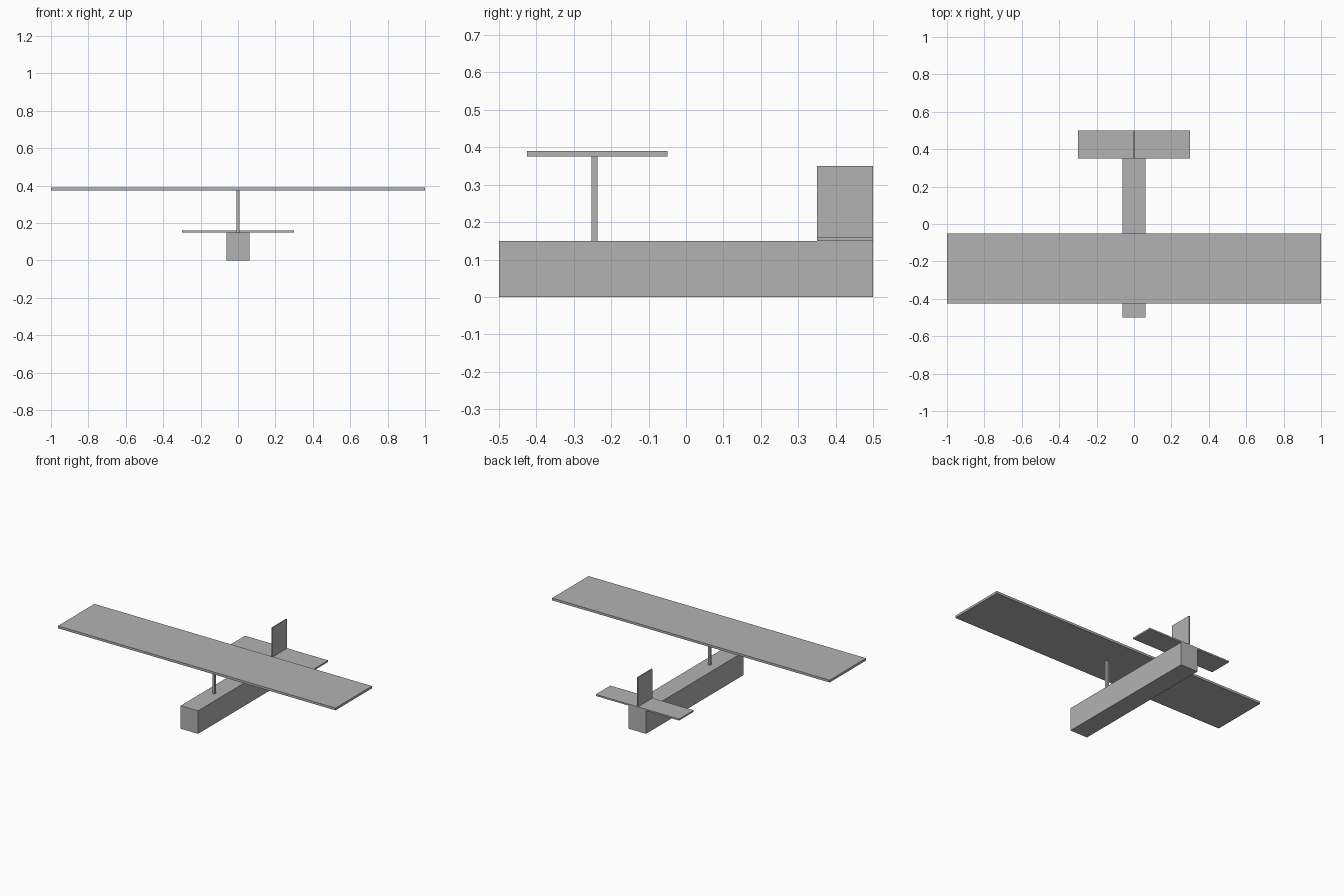
import bpy

default_cube = bpy.data.objects.get("Cube")
if default_cube:
    bpy.data.objects.remove(default_cube, do_unlink=True)

# Single plain grey finish
GREY = (0.45, 0.45, 0.45, 1.0)
grey = bpy.data.materials.new("plain_grey")
grey.use_nodes = True
grey.diffuse_color = GREY
grey.node_tree.nodes["Principled BSDF"].inputs["Base Color"].default_value = GREY


def box(name, width, y_range, z_range):
    """Flat-faced box centred on x, spanning the given y and z ranges."""
    (y0, y1), (z0, z1) = y_range, z_range
    bpy.ops.mesh.primitive_cube_add(size=1, location=(0, (y0 + y1) / 2, (z0 + z1) / 2))
    obj = bpy.context.object
    obj.name = obj.data.name = name
    obj.scale = (width, y1 - y0, z1 - z0)
    bpy.ops.object.transform_apply(location=False, rotation=False, scale=True)
    obj.data.materials.append(grey)
    return obj


BODY_TOP = 0.15
WING_BOTTOM = 0.375
TAIL = (0.35, 0.5)

# Body and raised wing on its post
box("fuselage", 0.125, (-0.5, 0.5), (0, BODY_TOP))
box("wing_post", 0.015, (-0.252, -0.237), (BODY_TOP, WING_BOTTOM))
box("main_wing", 2.0, (-0.425, -0.05), (WING_BOTTOM, 0.39))

# Tail surfaces
box("tailplane", 0.6, TAIL, (BODY_TOP, 0.16))
box("tail_fin", 0.0075, TAIL, (BODY_TOP, 0.35))
